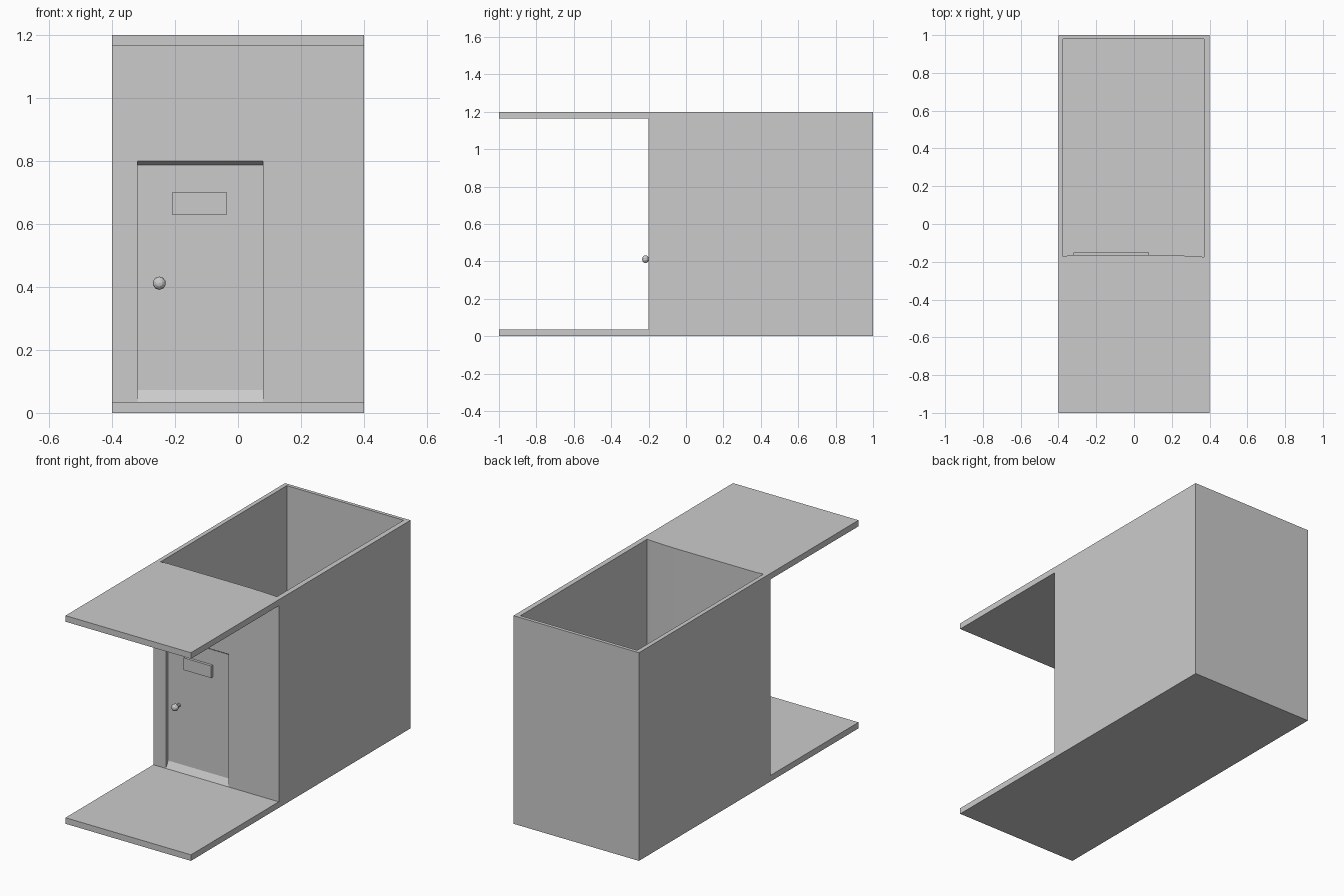
import bpy, bmesh, math
from mathutils import Matrix

if "Cube" in bpy.data.objects:
    bpy.data.objects.remove(bpy.data.objects["Cube"])


def prism(name, profile, axis, lo, hi):
    """Extrude a closed 2D profile: axis 'x' takes (y, z), axis 'z' takes (x, y)."""
    bm = bmesh.new()
    pts = [(lo, a, b) if axis == 'x' else (a, b, lo) for a, b in profile]
    face = bm.faces.new([bm.verts.new(p) for p in pts])
    res = bmesh.ops.extrude_face_region(bm, geom=[face])
    offset = (hi - lo, 0, 0) if axis == 'x' else (0, 0, hi - lo)
    moved = [v for v in res['geom'] if isinstance(v, bmesh.types.BMVert)]
    bmesh.ops.translate(bm, verts=moved, vec=offset)
    bmesh.ops.recalc_face_normals(bm, faces=bm.faces)
    return finish(name, bm)


def finish(name, bm):
    mesh = bpy.data.meshes.new(name)
    bm.to_mesh(mesh)
    bm.free()
    obj = bpy.data.objects.new(name, mesh)
    bpy.context.collection.objects.link(obj)
    return obj


def box(name, x, y, z):
    return prism(name, [(y[0], z[0]), (y[1], z[0]), (y[1], z[1]), (y[0], z[1])], 'x', *x)


def cut(target, cutter):
    mod = target.modifiers.new(cutter.name, 'BOOLEAN')
    mod.operation = 'DIFFERENCE'
    mod.solver = 'EXACT'
    mod.object = cutter
    cutter.hide_render = True
    cutter.hide_set(True)


# Walls with porch floor and canopy: one C-shaped side profile
room = prism('room_shell', [(-1, 0), (1, 0), (1, 1.2), (-1, 1.2), (-1, 1.165),
                            (-0.2, 1.165), (-0.2, 0.035), (-1, 0.035)], 'x', -0.4, 0.4)

# Open-topped interior, front wall slightly thicker at the corners
cavity = prism('cavity_cutter', [(-0.375, -0.172), (-0.34, -0.165), (0.2, -0.165),
                                 (0.35, -0.172), (0.37, -0.175), (0.37, 0.98),
                                 (-0.375, 0.98)], 'z', 0.035, 1.3)
cut(room, cavity)

# Door recess with sloped sill and lintel
recess = prism('recess_cutter', [(-0.25, 0.8), (-0.2, 0.8), (-0.178, 0.787),
                                 (-0.178, 0.073), (-0.2, 0.0352), (-0.25, 0.0352)],
               'x', -0.32, 0.08)
cut(room, recess)

# Door panel, standing proud on the inside, and its letter plate
box('door', (-0.32, 0.08), (-0.18, -0.15), (0.073, 0.787))
box('letter_plate', (-0.21, -0.035), (-0.195, -0.175), (0.63, 0.70))

# Door knob: faceted ball on a short stem, pointing forwards
bm = bmesh.new()
turn = Matrix.Rotation(math.radians(90), 4, 'X')
place = Matrix.Translation((-0.25, -0.217, 0.412))
bmesh.ops.create_uvsphere(bm, u_segments=10, v_segments=6, radius=0.021,
                          matrix=place @ Matrix.Diagonal((1, 0.85, 1, 1)) @ turn)
bmesh.ops.create_cone(bm, cap_ends=True, segments=10, radius1=0.01, radius2=0.01, depth=0.036,
                      matrix=Matrix.Translation((-0.25, -0.195, 0.412)) @ turn)
finish('door_knob', bm)
